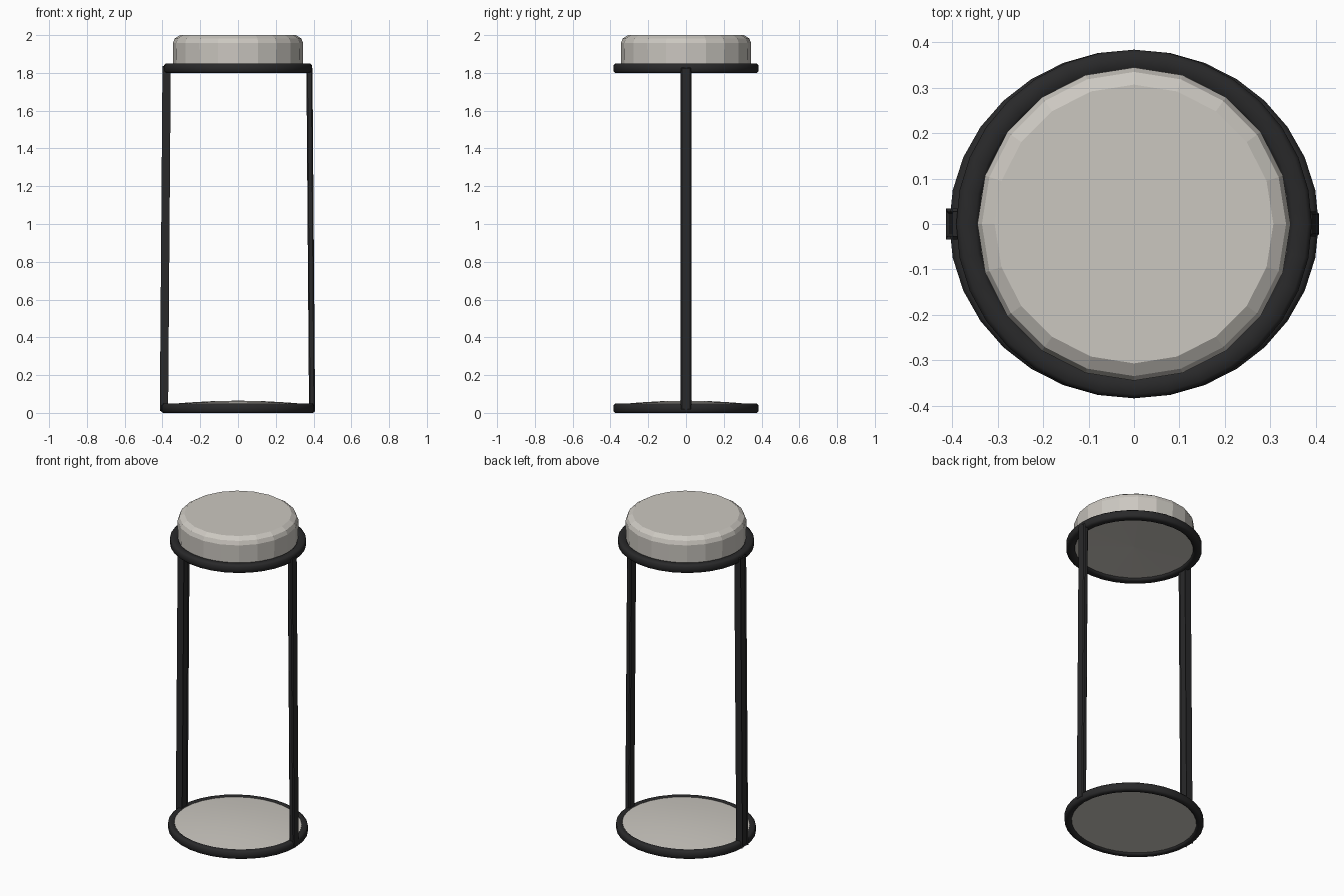
import bpy, bmesh, math
from mathutils import Vector

if "Cube" in bpy.data.objects:
    bpy.data.objects.remove(bpy.data.objects["Cube"])


def material(name, rgb):
    m = bpy.data.materials.new(name)
    m.diffuse_color = (*rgb, 1)
    m.use_nodes = True
    m.node_tree.nodes["Principled BSDF"].inputs["Base Color"].default_value = m.diffuse_color
    return m


BLACK = material("matte black", (0.022, 0.022, 0.023))
CREAM = material("warm off white", (0.60, 0.575, 0.53))


def finish(name, bm, mat, smooth):
    bmesh.ops.remove_doubles(bm, verts=bm.verts, dist=1e-5)
    bmesh.ops.recalc_face_normals(bm, faces=bm.faces)
    me = bpy.data.meshes.new(name)
    bm.to_mesh(me)
    bm.free()
    me.materials.append(mat)
    ob = bpy.data.objects.new(name, me)
    bpy.context.collection.objects.link(ob)
    if smooth:
        bpy.ops.object.select_all(action='DESELECT')
        ob.select_set(True)
        bpy.context.view_layer.objects.active = ob
        bpy.ops.object.shade_smooth_by_angle(angle=math.radians(smooth))
    return ob


def lathe(name, profile, sides, mat, sx=1.0, closed=False, smooth=0):
    """Revolve (radius, z) points about z; sx stretches the result along x."""
    bm = bmesh.new()
    rows = []
    for i in range(sides):
        a = 2 * math.pi * i / sides
        rows.append([bm.verts.new((r * math.cos(a) * sx, r * math.sin(a), z)) for r, z in profile])
    n = len(profile)
    for i in range(sides):
        p, q = rows[i], rows[(i + 1) % sides]
        for j in range(n if closed else n - 1):
            k = (j + 1) % n
            if profile[j][0] == 0:
                bm.faces.new((p[j], p[k], q[k]))
            elif profile[k][0] == 0:
                bm.faces.new((p[j], p[k], q[j]))
            else:
                bm.faces.new((p[j], p[k], q[k], q[j]))
    return finish(name, bm, mat, smooth)


def ring_profile(inner, outer, z0, z1, c):
    return [(inner, z0 + c), (inner + c, z0), (outer - c, z0), (outer, z0 + c),
            (outer, z1 - c), (outer - c, z1), (inner + c, z1), (inner, z1 - c)]


# Black hoops, slightly wider along x where the posts join
lathe("base_ring", ring_profile(0.345, 0.384, 0.0, 0.05, 0.009), 32, BLACK, 1.06, True, 50)
lathe("upper_ring", ring_profile(0.335, 0.384, 1.80, 1.85, 0.009), 32, BLACK, 1.02, True, 50)

# Shallow domed plate inside the base ring
lathe("base_plate", [(0, 0.012), (0.352, 0.012), (0.352, 0.046), (0.25, 0.055), (0.13, 0.062), (0, 0.065)],
      32, CREAM, 1.06, False, 30)

# Faceted cap with a softened upper edge
lathe("cap", [(0, 1.825), (0.343, 1.815), (0.345, 1.958), (0.335, 1.982), (0.307, 2.0), (0, 2.0)],
      20, CREAM)

# Two flat posts leaning slightly inward
for side, label in ((-1, "left"), (1, "right")):
    bm = bmesh.new()
    bmesh.ops.create_cube(bm, size=1)
    for v in bm.verts:
        top = v.co.z > 0
        x = (0.378 if top else 0.392) + v.co.x * 0.032
        v.co = Vector((side * x, v.co.y * 0.056, 1.83 if top else 0.015))
    bmesh.ops.bevel(bm, geom=bm.edges[:], offset=0.006, segments=1, affect='EDGES')
    finish(label + "_post", bm, BLACK, 0)
